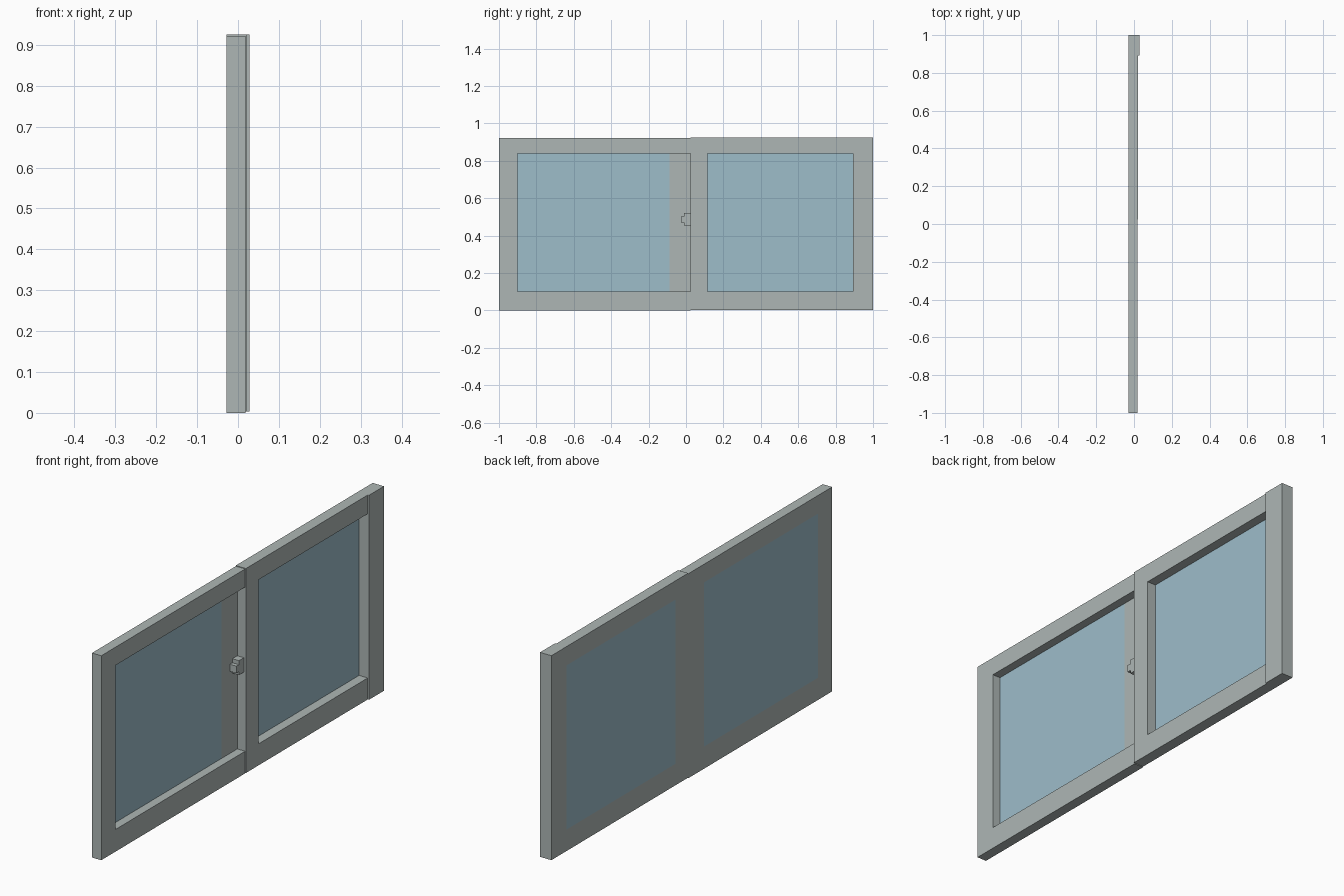
import bpy, bmesh

if "Cube" in bpy.data.objects:
    bpy.data.objects.remove(bpy.data.objects["Cube"])

BACK, PANE = -0.0285, -0.021      # rear plane, front of the panes
LEFT, RIGHT, STILE = 0.018, 0.022, 0.028   # front planes of the sashes
Z0, Z1, TOP = 0.10, 0.84, 0.922   # opening and overall height


def material(name, rgb):
    m = bpy.data.materials.new(name)
    m.diffuse_color = (*rgb, 1)
    m.use_nodes = True
    m.node_tree.nodes["Principled BSDF"].inputs["Base Color"].default_value = m.diffuse_color
    return m


grey = material("grey_frame", (0.42, 0.47, 0.46))
blue = material("blue_glass", (0.34, 0.51, 0.59))


def finish(name, bm, mat):
    bmesh.ops.recalc_face_normals(bm, faces=bm.faces)
    me = bpy.data.meshes.new(name)
    bm.to_mesh(me)
    bm.free()
    me.materials.append(mat)
    ob = bpy.data.objects.new(name, me)
    bpy.context.collection.objects.link(ob)
    return ob


def prism(name, x0, x1, outline, mat):
    """Extrude a (y, z) outline from x0 to x1."""
    bm = bmesh.new()
    a = [bm.verts.new((x0, y, z)) for y, z in outline]
    b = [bm.verts.new((x1, y, z)) for y, z in outline]
    bm.faces.new(a)
    bm.faces.new(b[::-1])
    for i in range(len(a)):
        j = (i + 1) % len(a)
        bm.faces.new((a[i], a[j], b[j], b[i]))
    return finish(name, bm, mat)


def rect(y0, y1, z0, z1):
    return [(y0, z0), (y1, z0), (y1, z1), (y0, z1)]


def ring(name, x0, x1, outer, inner, mat):
    """Rectangular frame with a through opening."""
    bm = bmesh.new()
    loops = [[bm.verts.new((x, y, z)) for y, z in r]
             for x, r in ((x0, outer), (x1, outer), (x1, inner), (x0, inner))]
    for k in range(4):
        p, q = loops[k], loops[(k + 1) % 4]
        for i in range(4):
            j = (i + 1) % 4
            bm.faces.new((p[i], p[j], q[j], q[i]))
    return finish(name, bm, mat)


# Left sash: C-shaped frame open towards the meeting line
prism("left_sash_frame", BACK, LEFT,
      [(-1, 0), (0.025, 0), (0.025, Z0), (-0.9, Z0),
       (-0.9, Z1), (0.025, Z1), (0.025, TOP), (-1, TOP)], grey)
prism("left_glass", BACK, PANE, rect(-0.9, -0.087, Z0, Z1), blue)
prism("recessed_meeting_stile", BACK, PANE, rect(-0.087, 0.025, Z0, Z1), grey)

# Right sash: closed frame with a slightly prouder outer stile
ring("right_sash_frame", BACK, RIGHT,
     rect(0.025, 1, 0.003, 0.925), rect(0.115, 0.893, Z0, Z1), grey)
prism("right_outer_stile", RIGHT, STILE, rect(0.893, 1, 0.003, 0.925), grey)
prism("right_glass", BACK, PANE, rect(0.115, 0.893, Z0, Z1), blue)

# Latch on the recessed stile
prism("latch", PANE, 0.012,
      [(0.025, 0.455), (-0.01, 0.455), (-0.01, 0.47), (-0.028, 0.47),
       (-0.028, 0.502), (-0.01, 0.502), (-0.01, 0.52), (0.025, 0.52)], grey)
